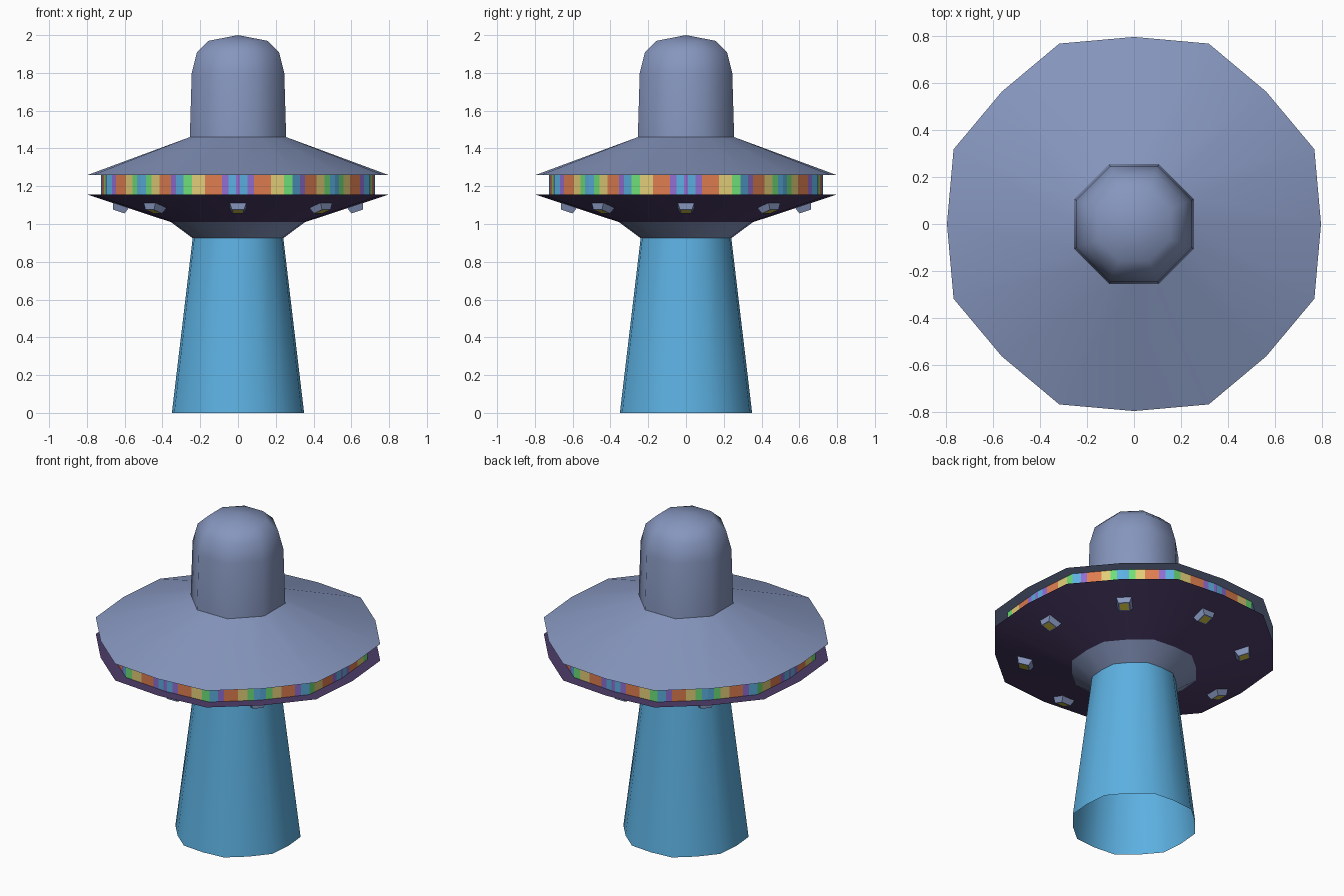
import bpy, math
from mathutils import Vector

if "Cube" in bpy.data.objects:
    bpy.data.objects.remove(bpy.data.objects["Cube"])

def lin(c):
    c /= 255
    return c / 12.92 if c <= 0.04045 else ((c + 0.055) / 1.055) ** 2.4

def mat(name, r, g, b):
    m = bpy.data.materials.new(name)
    m.diffuse_color = (lin(r), lin(g), lin(b), 1)
    m.use_nodes = True
    m.node_tree.nodes["Principled BSDF"].inputs["Base Color"].default_value = m.diffuse_color
    return m

HULL = mat("hull_grey_blue", 134, 150, 190)
PURPLE = mat("underside_purple", 76, 60, 104)
BEAM = mat("beam_blue", 92, 176, 225)
LAMP = mat("lamp_yellow", 205, 190, 60)
ORANGE = mat("stripe_orange", 222, 125, 80)
YELLOW = mat("stripe_yellow", 225, 205, 120)
GREEN = mat("stripe_green", 110, 222, 120)
VIOLET = mat("stripe_violet", 145, 110, 210)

OCT = 1 / math.cos(math.pi / 8)   # true octagon
BULGE = 1.044                     # octagon with its sides pushed out

def ring(h, z, k):
    """16 points: side middles at distance h, corners at h * k."""
    pts = []
    for i in range(16):
        r = h * (k if i % 2 else 1)
        a = i * math.pi / 8
        pts.append((r * math.cos(a), r * math.sin(a), z))
    return pts

def make(name, verts, faces, mats, idx=None, angle=50):
    me = bpy.data.meshes.new(name)
    me.from_pydata(verts, [], faces)
    for m in mats:
        me.materials.append(m)
    for i, p in enumerate(me.polygons):
        p.use_smooth = True
        if idx:
            p.material_index = idx[i]
    me.update()
    me.set_sharp_from_angle(angle=math.radians(angle))
    ob = bpy.data.objects.new(name, me)
    bpy.context.collection.objects.link(ob)
    return ob

def shell(name, profile, material, apex=None):
    """Loft rings listed from bottom to top as (half width, z, corner factor)."""
    verts, faces = [], []
    for p in profile:
        verts += ring(*p)
    for j in range(len(profile) - 1):
        for i in range(16):
            n = (i + 1) % 16
            faces.append((j * 16 + i, j * 16 + n, j * 16 + 16 + n, j * 16 + 16 + i))
    if apex is not None:
        verts.append((0, 0, apex))
        b = (len(profile) - 1) * 16
        faces += [(b + i, b + (i + 1) % 16, len(verts) - 1) for i in range(16)]
    return make(name, verts, faces, [material])

# Tractor beam, open at the bottom
shell("light_beam", [(0.35, 0, BULGE), (0.24, 0.925, BULGE)], BEAM)
# Collar round the beam
shell("beam_collar", [(0.24, 0.925, BULGE), (0.355, 1.01, BULGE)], HULL)
# Underside dish with its upper lip
shell("lower_dish", [(0.355, 1.01, BULGE), (0.795, 1.155, BULGE), (0.725, 1.156, BULGE)], PURPLE)
# Upper saucer with its lower lip
shell("upper_saucer", [(0.725, 1.259, BULGE), (0.795, 1.26, BULGE), (0.255, 1.46, OCT)], HULL)
# Dome
shell("dome", [(0.255, 1.46, OCT), (0.245, 1.80, OCT), (0.217, 1.91, OCT),
               (0.155, 1.97, OCT)], HULL, apex=2.0)

# Striped band: each facet cut into stripes, mirrored about the side middles
BAND = [BEAM, VIOLET, ORANGE, YELLOW, GREEN]
side = [(1, .04), (0, .13), (1, .12), (2, .31), (3, .24), (4, .16)]
corner = [(0, .17), (1, .12), (2, .28), (3, .18), (4, .13), (0, .12)]
verts, faces, idx = [], [], []
pts = [Vector(p) for p in ring(0.725, 1.155, BULGE)]
for i in range(16):
    a, b = pts[i], pts[(i + 1) % 16]
    stripes = [side, corner[::1], corner[::-1], side[::-1]][i % 4]
    t = 0
    for c, w in stripes:
        p, q = a.lerp(b, t), a.lerp(b, min(1, t + w))
        t += w
        n = len(verts)
        up = Vector((0, 0, 0.105))
        verts += [p, q, q + up, p + up]
        faces.append((n, n + 1, n + 2, n + 3))
        idx.append(c)
make("striped_band", verts, faces, BAND, idx)

# Eight lamps under the dish: tapered housing with a yellow end
for k in range(8):
    a = k * math.pi / 4
    out = Vector((math.cos(a), math.sin(a), 0))
    tang = Vector((-math.sin(a), math.cos(a), 0))
    nrm = (out * 0.313 - Vector((0, 0, 0.95))).normalized()
    along = tang.cross(nrm)
    base = out * 0.62 + Vector((0, 0, 1.099))
    verts = []
    for half, d in ((0.046, -0.005), (0.032, 0.035), (0.024, 0.035)):
        for u, v in ((-1, -1), (1, -1), (1, 1), (-1, 1)):
            verts.append(base + tang * u * half + along * v * half + nrm * d)
    faces, idx = [], []
    for j in (0, 4):
        for i in range(4):
            n = (i + 1) % 4
            faces.append((j + i, j + 4 + i, j + 4 + n, j + n))
            idx.append(0)
    faces.append((8, 11, 10, 9))
    idx.append(1)
    ob = make(f"lamp_{k + 1}", verts, faces, [HULL, LAMP], idx, 20)
    # Make the faces point away from the lamp's middle
    c = base + nrm * 0.01
    for p in ob.data.polygons:
        if p.normal.dot(p.center - c) < 0:
            p.flip()
    ob.data.update()
